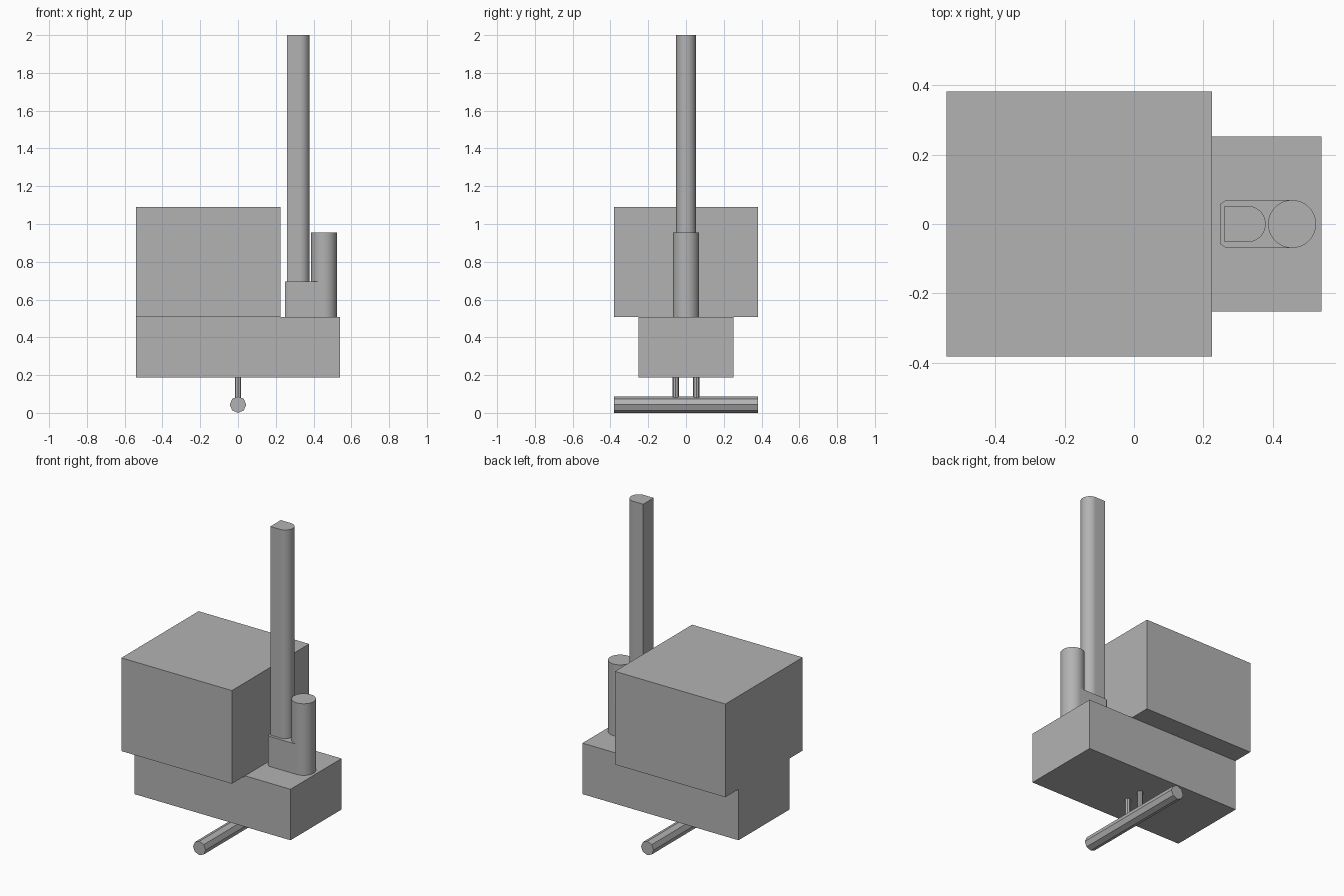
import bpy, bmesh
from math import pi, sin, cos, radians
from mathutils import Matrix

cube = bpy.data.objects.get("Cube")
if cube:
    bpy.data.objects.remove(cube, do_unlink=True)

grey = bpy.data.materials.new("plain grey")
grey.use_nodes = True
colour = (0.45, 0.45, 0.45, 1)
grey.diffuse_color = colour
grey.node_tree.nodes["Principled BSDF"].inputs["Base Color"].default_value = colour


def prism(name, outline, z0, z1, smooth=False):
    """Extrude a counter-clockwise outline from z0 up to z1."""
    bm = bmesh.new()
    base = bm.faces.new([bm.verts.new((x, y, z0)) for x, y in outline])
    top = bmesh.ops.extrude_face_region(bm, geom=[base])["geom"]
    moved = [v for v in top if isinstance(v, bmesh.types.BMVert)]
    bmesh.ops.translate(bm, verts=moved, vec=(0, 0, z1 - z0))
    bmesh.ops.recalc_face_normals(bm, faces=bm.faces)
    mesh = bpy.data.meshes.new(name)
    bm.to_mesh(mesh)
    bm.free()
    mesh.materials.append(grey)
    obj = bpy.data.objects.new(name, mesh)
    bpy.context.collection.objects.link(obj)
    if smooth:
        bpy.ops.object.select_all(action='DESELECT')
        obj.select_set(True)
        bpy.context.view_layer.objects.active = obj
        bpy.ops.object.shade_smooth_by_angle(angle=radians(30))
    return obj


def arc(cx, r, start, end, steps):
    return [(cx + r * cos(start + (end - start) * i / steps),
             r * sin(start + (end - start) * i / steps)) for i in range(steps + 1)]


def rect(x0, x1, y):
    return [(x0, -y), (x1, -y), (x1, y), (x0, y)]


# Body and the large box on top
prism("body", rect(-0.54, 0.54, 0.252), 0.188, 0.507)
prism("upper_box", rect(-0.54, 0.225, 0.382), 0.507, 1.09)

# Tower foot: chamfered on one side, round on the other
foot = arc(0.455, 0.069, -pi / 2, pi / 2, 32)
foot += [(0.265, 0.069), (0.248, 0.058), (0.248, -0.058), (0.265, -0.069)]
prism("tower_foot", foot, 0.507, 0.695, True)

# Short round column and tall D-shaped mast
prism("short_column", arc(0.455, 0.069, 0, 2 * pi, 64)[:-1], 0.69, 0.955, True)
mast = arc(0.327, 0.052, -pi / 2, pi / 2, 32) + [(0.26, 0.052), (0.26, -0.052)]
prism("tall_mast", mast, 0.695, 2.0, True)

# Two thin pins holding the octagonal cross bar
for side, y in (("front", -0.055), ("back", 0.055)):
    pin = prism(side + "_pin", arc(0, 0.017, 0, 2 * pi, 8)[:-1], 0.06, 0.188)
    pin.data.transform(Matrix.Translation((0, y, 0)))
bar = prism("cross_bar", arc(0, 0.0435, 0, 2 * pi, 8)[:-1], -0.382, 0.382)
bar.data.transform(Matrix.Translation((0, 0, 0.0435)) @ Matrix.Rotation(pi / 2, 4, 'X'))
